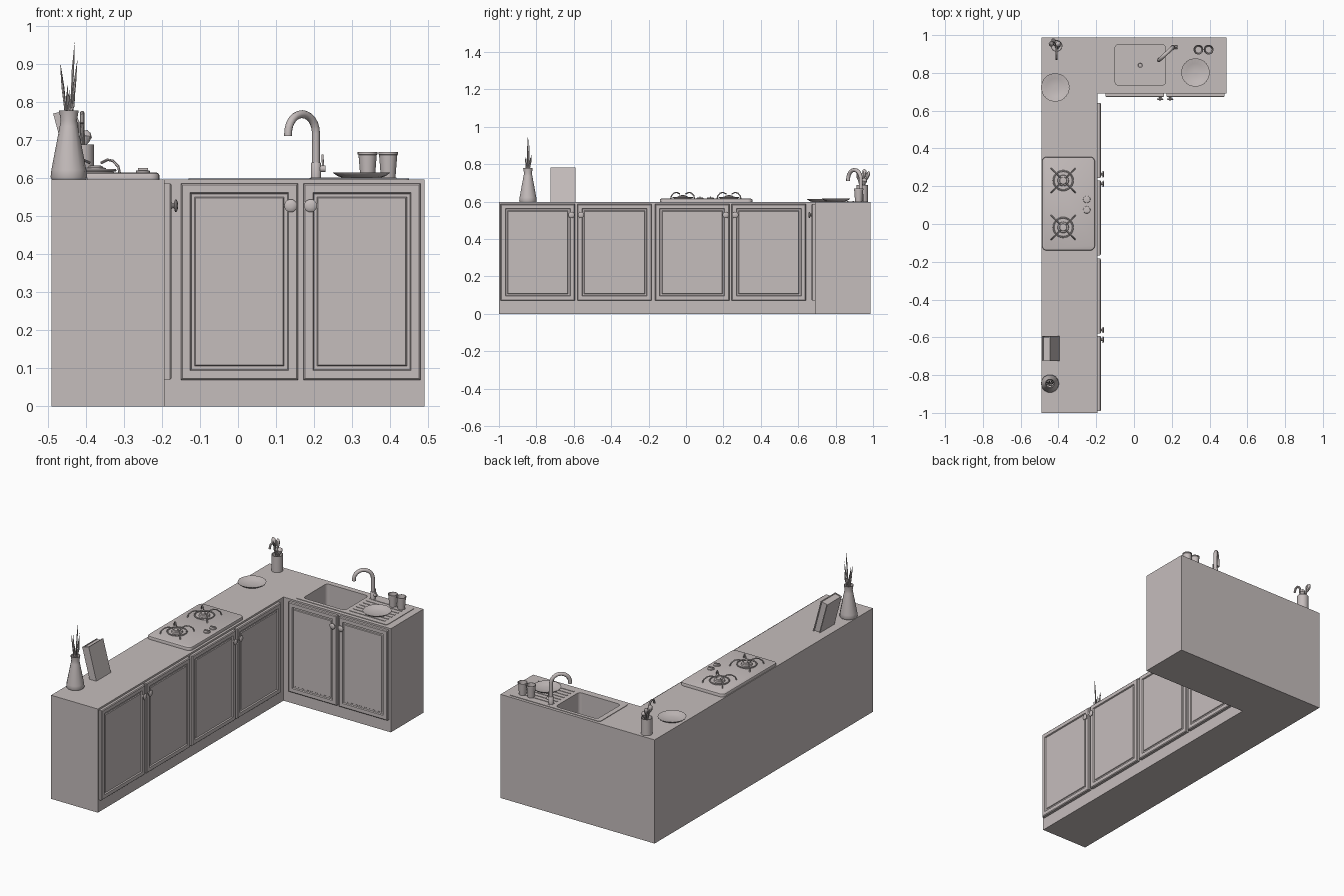
import bpy, bmesh, math, random
from mathutils import Vector, Matrix

if "Cube" in bpy.data.objects:
    bpy.data.objects.remove(bpy.data.objects["Cube"])

random.seed(4)
mat = bpy.data.materials.new("warm_grey")
mat.diffuse_color = (0.56, 0.51, 0.505, 1)
mat.use_nodes = True
mat.node_tree.nodes["Principled BSDF"].inputs["Base Color"].default_value = mat.diffuse_color
TOP = 0.597


def finish(name, bm, smooth=False, matrix=None):
    if matrix:
        bm.transform(matrix)
    bmesh.ops.recalc_face_normals(bm, faces=bm.faces)
    me = bpy.data.meshes.new(name)
    bm.to_mesh(me)
    bm.free()
    return link(name, me, smooth)


def link(name, me, smooth):
    ob = bpy.data.objects.new(name, me)
    bpy.context.collection.objects.link(ob)
    me.materials.clear()
    me.materials.append(mat)
    if smooth:
        bpy.ops.object.select_all(action='DESELECT')
        ob.select_set(True)
        bpy.context.view_layer.objects.active = ob
        bpy.ops.object.shade_smooth_by_angle(angle=math.radians(40))
    return ob


def prism(name, pts, z0, z1, bevel=0.0):
    bm = bmesh.new()
    f = bm.faces.new([bm.verts.new((x, y, z0)) for x, y in pts])
    r = bmesh.ops.extrude_face_region(bm, geom=[f])
    vs = [v for v in r['geom'] if isinstance(v, bmesh.types.BMVert)]
    bmesh.ops.translate(bm, verts=vs, vec=(0, 0, z1 - z0))
    if bevel:
        es = [e for e in bm.edges if all(v.co.z > z1 - 1e-5 for v in e.verts)]
        bmesh.ops.bevel(bm, geom=es, offset=bevel, segments=2, affect='EDGES', profile=0.5)
    return finish(name, bm, bevel > 0)


def rounded(x0, x1, y0, y1, r, n=5):
    pts = []
    for i, (cx, cy) in enumerate([(x1-r, y1-r), (x0+r, y1-r), (x0+r, y0+r), (x1-r, y0+r)]):
        for k in range(n + 1):
            a = math.pi / 2 * (i + k / n)
            pts.append((cx + r * math.cos(a), cy + r * math.sin(a)))
    return pts


def box(name, size, matrix):
    bm = bmesh.new()
    bmesh.ops.create_cube(bm, size=1)
    bmesh.ops.scale(bm, vec=size, verts=bm.verts)
    return finish(name, bm, False, matrix)


def lathe(name, prof, matrix, n=24, flute=0.0):
    # profile of (radius, height); flute makes a scalloped rim
    bm = bmesh.new()
    rings = []
    for r, z in prof:
        ring = []
        for i in range(n):
            a = 2 * math.pi * i / n
            q = r * (1 + (flute * (i % 2) if r > 0.06 else 0))
            ring.append(bm.verts.new((q * math.cos(a), q * math.sin(a), z)))
        rings.append(ring)
    for a, b in zip(rings, rings[1:]):
        for i in range(n):
            bm.faces.new((a[i], a[(i+1) % n], b[(i+1) % n], b[i]))
    bm.faces.new(rings[0])
    bm.faces.new(rings[-1])
    return finish(name, bm, True, matrix)


def at(x, y, z=TOP):
    return Matrix.Translation((x, y, z))


def tube(name, pts, r, radii=None, res=3):
    cu = bpy.data.curves.new(name, 'CURVE')
    cu.dimensions = '3D'
    cu.bevel_depth, cu.bevel_resolution, cu.use_fill_caps = r, res, True
    sp = cu.splines.new('POLY')
    sp.points.add(len(pts) - 1)
    for i, p in enumerate(pts):
        sp.points[i].co = (*p, 1)
        sp.points[i].radius = radii[i] if radii else 1
    tmp = bpy.data.objects.new(name, cu)
    me = bpy.data.meshes.new_from_object(tmp)
    bpy.data.objects.remove(tmp)
    return link(name, me, True)


# cabinet body and sink plate, with the basin cut out of both
body = prism("cabinet_body", [(-.491, -1), (-.193, -1), (-.193, .69), (.491, .69),
                              (.491, .987), (-.491, .987)], 0, TOP)
plate = prism("sink_plate", rounded(-.13, .45, .712, .97, .012), TOP - .004, TOP + .003)
cutter = prism("basin_cutter", rounded(-.10, .167, .735, .95, .018), .45, .7)
cutter.hide_render = True
for ob in (body, plate):
    m = ob.modifiers.new("basin", 'BOOLEAN')
    m.operation, m.solver, m.object = 'DIFFERENCE', 'EXACT', cutter
    bpy.context.view_layer.update()
    me = bpy.data.meshes.new_from_object(ob.evaluated_get(bpy.context.evaluated_depsgraph_get()))
    ob.modifiers.clear()
    ob.data = me
bpy.data.objects.remove(cutter)
lathe("basin_drain", [(.02, 0), (.02, .003), (.012, .003), (.01, .001)], at(.033, .84, .45))
for i in range(7):
    box("drain_ridge", (.225, .008, .003), at(.305, .745 + i * .03, TOP + .004))


# doors with recessed panel mouldings, and their knobs
def door(name, w, knob_side, matrix):
    bm = bmesh.new()
    bmesh.ops.create_cube(bm, size=1)
    bmesh.ops.scale(bm, vec=(w, .014, .517), verts=bm.verts)
    bmesh.ops.translate(bm, verts=bm.verts, vec=(0, -.007, .3285))
    bm.faces.ensure_lookup_table()
    front = min(bm.faces, key=lambda f: f.calc_center_median().y)
    for t, d in ((.006, .004), (.029, 0), (.004, -.007), (.012, 0), (.004, .004)):
        bmesh.ops.inset_region(bm, faces=[front], thickness=t, depth=d)
    finish(name, bm, False, matrix)
    k = matrix @ Matrix.Translation((knob_side * (w / 2 - .019), -.017, .528))
    lathe(name + "_knob", [(.010, 0), (.006, .005), (.007, .008), (.016, .010), (.017, .013),
                           (.012, .017), (.004, .018)],
          k @ Matrix.Rotation(math.pi / 2, 4, 'X'), 20)


for x, s in ((.0035, 1), (.326, -1)):
    door("sink_door", .308, s, at(x, .69, 0))
for y, s in ((-.792, 1), (-.382, -1), (.033, 1), (.443, -1)):
    door("long_door", .397, s, at(-.193, y, 0) @ Matrix.Rotation(math.pi / 2, 4, 'Z'))

# hob with two burners and two control knobs
prism("hob", rounded(-.487, -.207, -.14, .355, .025), TOP, TOP + .018, .007)
H = TOP + .018
for y in (.23, -.018):
    c = Vector((-.375, y, H))
    lathe("burner", [(.05, 0), (.047, .003), (.03, .003), (.028, .012), (.02, .014),
                     (.018, .018), (.005, .019)], at(*c), 28)
    ring = [c + Vector((.052 * math.cos(a), .052 * math.sin(a), .006))
            for a in [i * math.pi / 12 for i in range(25)]]
    tube("grate_ring", ring, .0035, res=1)
    for i in range(4):
        d = Vector((math.cos(math.pi / 4 + i * math.pi / 2), math.sin(math.pi / 4 + i * math.pi / 2), 0))
        arm = [c + d * r + Vector((0, 0, z)) for r, z in
               ((.022, .026), (.045, .034), (.065, .031), (.085, .016), (.09, 0))]
        tube("grate_arm", arm, .0035, res=1)
for y in (.13, .075):
    lathe("hob_knob", [(.019, 0), (.018, .005), (.014, .006)], at(-.25, y, H), 20)
    box("hob_knob_grip", (.027, .006, .012), at(-.25, y, H + .006))

# tap: column, gooseneck and side lever
B = Vector((.205, .935, TOP))
dirn = Vector((-.73, -.68, 0)).normalized()
lathe("tap_column", [(.017, 0), (.017, .004), (.0135, .005), (.0135, .042), (.011, .045)], at(*B))
R = .05
neck = [B + Vector((0, 0, .03)), B + Vector((0, 0, .122))]
neck += [B + dirn * (R - R * math.cos(a)) + Vector((0, 0, .122 + R * math.sin(a)))
         for a in [i * math.pi / 12 for i in range(1, 13)]]
neck += [neck[-1] + Vector((0, 0, -.008))]
tube("tap_neck", neck, .0105)
tube("tap_lever_stub", [B + Vector((0, 0, .028)), B + Vector((.025, 0, .028))], .009)
tube("tap_lever", [B + Vector((.019, 0, .03)), B + Vector((.017, 0, .066))], .003)

# plates with scalloped rims
for x, y in ((.325, .802), (-.417, .723)):
    lathe("plate", [(.045, 0), (.062, .006), (.073, .014), (.074, .016), (.071, .016), (.048, .006),
                    (.01, .005)], at(x, y, TOP + .003 * (x > 0)), 48, .03)

# cups
for x in (.341, .395):
    lathe("cup", [(.019, 0), (.024, .062), (.026, .063), (.026, .069), (.023, .069), (.017, .005)],
          at(x, .923, TOP + .003))

# utensil holder and utensils
U = Vector((-.41, .943, TOP))
lathe("utensil_holder", [(.031, 0), (.031, .092), (.027, .092), (.027, .005)], at(*U))
for dx, dy, h, wide in ((-.02, .035, .165, 3), (.012, .012, .13, 4), (-.035, .012, .178, 3.5),
                        (0, -.03, .15, 1.5)):
    tip = U + Vector((dx, dy, h))
    foot = U + Vector((-dx * .4, -dy * .4, .01))
    pts = [foot.lerp(tip, t) for t in (0, .68, .76, .86, .95, 1)]
    tube("utensil", pts, .004, [1, 1, wide * .7, wide, wide * .7, .3], 2)
hook = [U + Vector((0, y, z)) for y, z in
        ((.01, .01), (-.02, .14), (-.03, .165), (-.045, .175), (-.062, .168), (-.07, .148))]
tube("ladle_hook", hook, .006, res=2)

# vase and its dry stems
V = Vector((-.445, -.845, TOP))
lathe("vase", [(.045, 0), (.048, .006), (.046, .025), (.024, .14), (.0215, .155), (.026, .182),
               (.023, .182), (.018, .155), (.02, .1)], at(*V), 14)
for i in range(11):
    a = i * 2.4
    h = .36 if i == 0 else random.uniform(.22, .32)
    s = random.uniform(.012, .026)
    d = Vector((math.cos(a) * s, math.sin(a) * s, 0))
    pts = [V + Vector((0, 0, .1)), V + d * .4 + Vector((0, 0, .18)),
           V + d * .7 + Vector((0, 0, h * .8)), V + d + Vector((0, 0, h))]
    tube("stem", pts, .0028, [.7, 1, 1.3, .15], 1)

# leaning book: two covers, spine and page block
L = at(-.395, -.658, TOP + .001) @ Matrix.Rotation(math.radians(-15), 4, 'Y')
for x in (-.003, -.041):
    box("book_cover", (.005, .132, .19), L @ at(x, 0, .095))
box("book_spine", (.043, .005, .19), L @ at(-.022, -.0635, .095))
box("book_pages", (.034, .122, .182), L @ at(-.022, -.001, .095))
